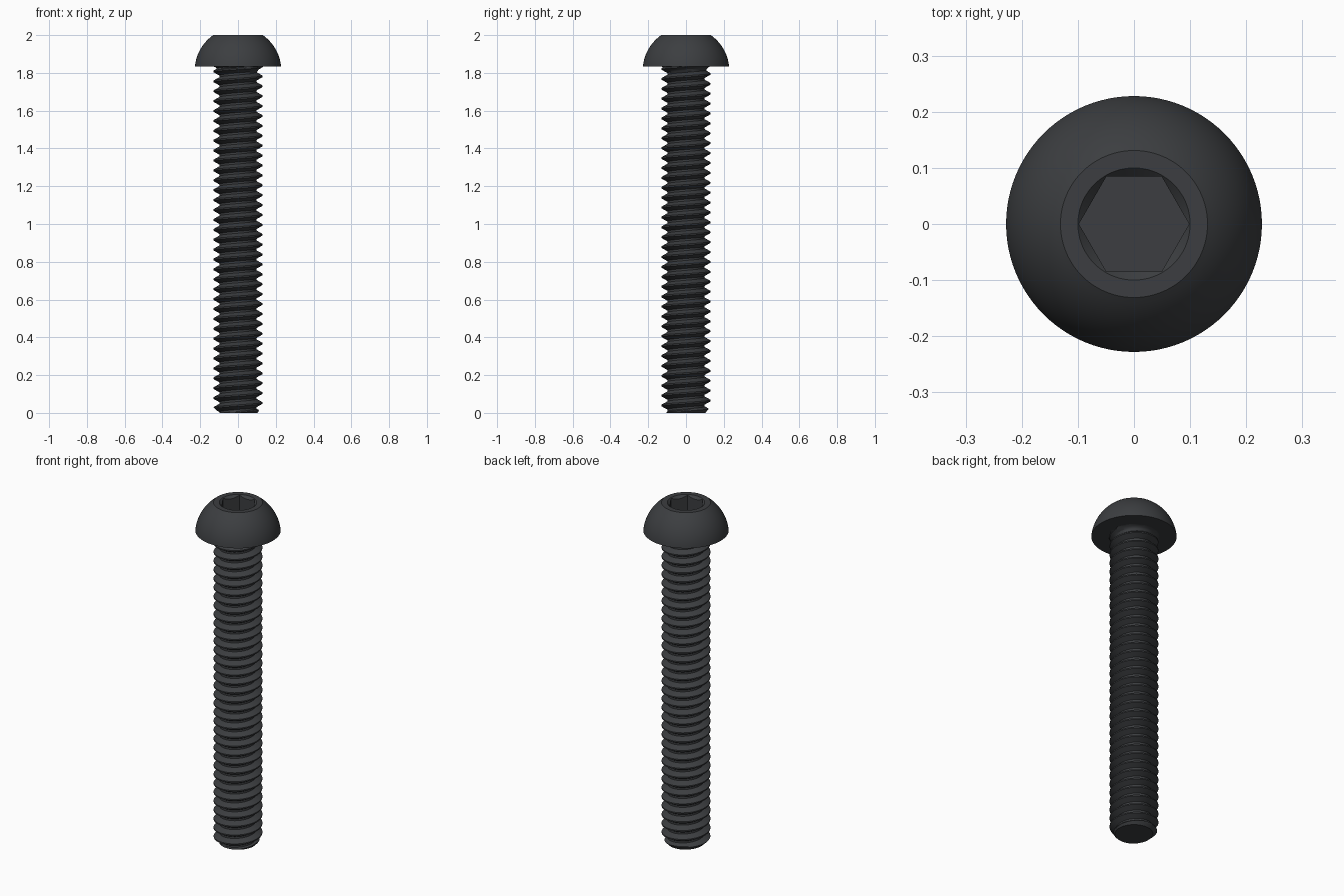
import bpy, math

if "Cube" in bpy.data.objects:
    bpy.data.objects.remove(bpy.data.objects["Cube"])

TAU = 2 * math.pi
SEG = 96
Z_HEAD, Z_TOP = 1.835, 2.0
R_HEAD, R_FLAT, R_SOCKET, HEX = 0.228, 0.131, 0.1, 0.085
PITCH, MAJOR, MINOR = 0.0524, 0.13, 0.099
R_NECK = 0.135

mat = bpy.data.materials.new("black_oxide")
mat.diffuse_color = (0.045, 0.048, 0.052, 1)
mat.use_nodes = True
mat.node_tree.nodes["Principled BSDF"].inputs["Base Color"].default_value = mat.diffuse_color


def lathe(name, column, cap):
    """Join vertical columns of points around z; cap the last or first ring."""
    cols = [column(TAU * i / SEG) for i in range(SEG + 1)]
    n = len(cols[0])
    verts = [(r * math.cos(TAU * i / SEG), r * math.sin(TAU * i / SEG), z)
             for i, c in enumerate(cols) for r, z in c]
    faces = [(i * n + k, (i + 1) * n + k, (i + 1) * n + k + 1, i * n + k + 1)
             for i in range(SEG) for k in range(n - 1)]
    verts.append((0, 0, cols[0][cap][1]))
    k = cap % n
    for i in range(SEG):
        a, b = i * n + k, (i + 1) * n + k
        faces.append((a, b, len(verts) - 1) if k else (b, a, len(verts) - 1))
    me = bpy.data.meshes.new(name)
    me.from_pydata(verts, [], faces)
    me.materials.append(mat)
    ob = bpy.data.objects.new(name, me)
    bpy.context.collection.objects.link(ob)
    bpy.ops.object.select_all(action='DESELECT')
    ob.select_set(True)
    bpy.context.view_layer.objects.active = ob
    # weld the seam and collapsed thread ends
    bpy.ops.object.mode_set(mode='EDIT')
    bpy.ops.mesh.select_all(action='SELECT')
    bpy.ops.mesh.remove_doubles(threshold=0.00005)
    bpy.ops.mesh.dissolve_degenerate(threshold=0.00005)
    bpy.ops.object.mode_set(mode='OBJECT')
    bpy.ops.object.shade_smooth_by_angle(angle=math.radians(30))
    return ob


# Button head: underside, spherical dome, flat rim, chamfered hex socket
C = 1.812
R_DOME = math.hypot(R_HEAD, Z_HEAD - C)
A0 = math.atan2(Z_HEAD - C, R_HEAD)
A1 = math.atan2(Z_TOP - C, R_FLAT)


def head_column(t):
    pts = [(R_NECK, Z_HEAD)]
    for i in range(17):
        a = A0 + (A1 - A0) * i / 16
        pts.append((R_DOME * math.cos(a), C + R_DOME * math.sin(a)))
    rh = HEX / math.cos((t % (TAU / 6)) - TAU / 12)
    pts += [(R_SOCKET, Z_TOP), (rh, Z_TOP - (R_SOCKET - rh)), (rh, 1.9)]
    return pts


lathe("button_head", head_column, -1)

# Threaded shank: helical V profile with end chamfer and neck fillet
PROFILE = [0, 0.07, 0.18, 0.29, 0.40, 0.60, 0.71, 0.82, 0.93]


def thread_radius(z, t):
    f = (z / PITCH - t / TAU) % 1
    f = min(f, 1 - f)                       # 0 at crest, 0.5 at root
    s = min(max((f - 0.07) / 0.33, 0), 1)
    r = MAJOR + (MINOR - MAJOR) * s
    r = min(r, 0.102 + 0.9 * z)             # chamfered tip
    d = Z_HEAD - z
    if d < 0.03:                            # fillet under head
        r = max(r, R_NECK - math.sqrt(max(0, 0.03 ** 2 - (0.03 - d) ** 2)))
    return R_NECK if d < 1e-6 else r


def thread_column(t):
    pts = []
    for k in range(-2, int(Z_HEAD / PITCH) + 2):
        for p in PROFILE:
            z = min(max((k + p + t / TAU) * PITCH, 0), Z_HEAD)
            pts.append((thread_radius(z, t), z))
    return pts


lathe("threaded_shank", thread_column, 0)
